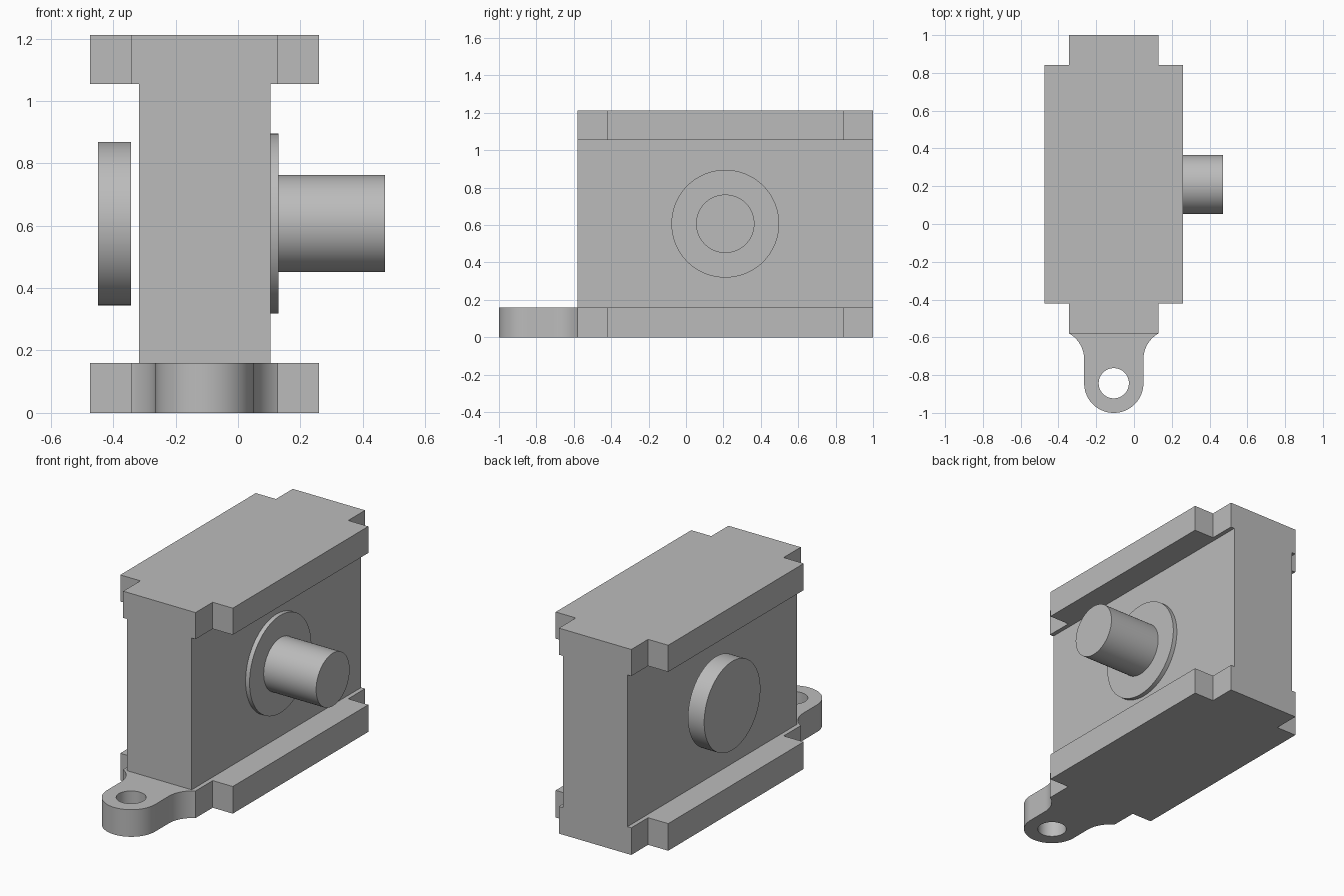
import bpy, bmesh, math
from math import sin, cos, pi

cube = bpy.data.objects.get("Cube")
if cube:
    bpy.data.objects.remove(cube, do_unlink=True)

grey = bpy.data.materials.new("plain grey")
grey.use_nodes = True
colour = (0.5, 0.5, 0.5, 1)
grey.diffuse_color = colour
grey.node_tree.nodes["Principled BSDF"].inputs["Base Color"].default_value = colour

CX = -0.107            # middle plane of the housing
FRONT, BACK = -0.58, 1.0
PLATE, TOP = 0.16, 1.212
AXIS_Y, AXIS_Z = 0.21, 0.607


def prism(name, outline, z0, z1):
    """Solid with a flat outline, extruded from z0 to z1."""
    bm = bmesh.new()
    base = bm.faces.new([bm.verts.new((x, y, z0)) for x, y in outline])
    up = bmesh.ops.extrude_face_region(bm, geom=[base])["geom"]
    bmesh.ops.translate(bm, vec=(0, 0, z1 - z0),
                        verts=[v for v in up if isinstance(v, bmesh.types.BMVert)])
    bmesh.ops.recalc_face_normals(bm, faces=bm.faces)
    mesh = bpy.data.meshes.new(name)
    bm.to_mesh(mesh)
    bm.free()
    obj = bpy.data.objects.new(name, mesh)
    bpy.context.collection.objects.link(obj)
    mesh.materials.append(grey)
    return obj


def activate(obj):
    bpy.ops.object.select_all(action="DESELECT")
    obj.select_set(True)
    bpy.context.view_layer.objects.active = obj


def smooth(obj):
    activate(obj)
    bpy.ops.object.shade_smooth_by_angle(angle=math.radians(30))


def disc(name, x0, x1, radius):
    """Round part lying along x on the shaft axis."""
    bpy.ops.mesh.primitive_cylinder_add(
        vertices=96, radius=radius, depth=x1 - x0,
        location=((x0 + x1) / 2, AXIS_Y, AXIS_Z), rotation=(0, pi / 2, 0))
    obj = bpy.context.object
    obj.name = name
    obj.data.materials.append(grey)
    smooth(obj)


def mirrored(half):
    """Right half outline (front to back), closed with its mirror image."""
    return ([(CX + x, y) for x, y in half] +
            [(CX - x, y) for x, y in reversed(half) if x > 1e-5])


# Notched plate outline, right half
notched = [(0.236, FRONT), (0.236, -0.42), (0.367, -0.42),
           (0.367, 0.843), (0.236, 0.843), (0.236, BACK)]

# Lug: round nose, then a concave fillet running out to the plate corner
R, LUG_Y, FILLET_Y = 0.157, -0.843, -0.716
nose = [(R * sin(a), LUG_Y - R * cos(a))
        for a in (i * pi / 48 for i in range(25))]
sweep = math.acos((2 * R - 0.236) / R)
fillet = [(2 * R - R * cos(a), FILLET_Y + R * sin(a))
          for a in (i * sweep / 16 for i in range(16))]

base_plate = prism("base_plate", mirrored(nose + fillet + notched), 0, PLATE)
prism("top_plate", mirrored(notched), TOP - PLATE + 0.003, TOP)
prism("housing", mirrored([(0.211, FRONT), (0.211, BACK)]), PLATE, TOP - PLATE + 0.003)

# Bolt hole through the lug
bpy.ops.mesh.primitive_cylinder_add(vertices=64, radius=0.08, depth=1,
                                    location=(CX, LUG_Y, 0))
cutter = bpy.context.object
cutter.name = "bolt_hole_cutter"
cutter.hide_render = True
cutter.data.materials.append(grey)
activate(base_plate)
cut = base_plate.modifiers.new("bolt_hole", "BOOLEAN")
cut.operation, cut.solver, cut.object = "DIFFERENCE", "EXACT", cutter
bpy.ops.object.modifier_apply(modifier="bolt_hole")
bpy.data.objects.remove(cutter, do_unlink=True)
smooth(base_plate)

# Round parts on the two sides
disc("shaft_collar", 0.104, 0.13, 0.288)
disc("shaft", 0.13, 0.472, 0.156)
disc("left_cap", -0.449, -0.343, 0.262)
